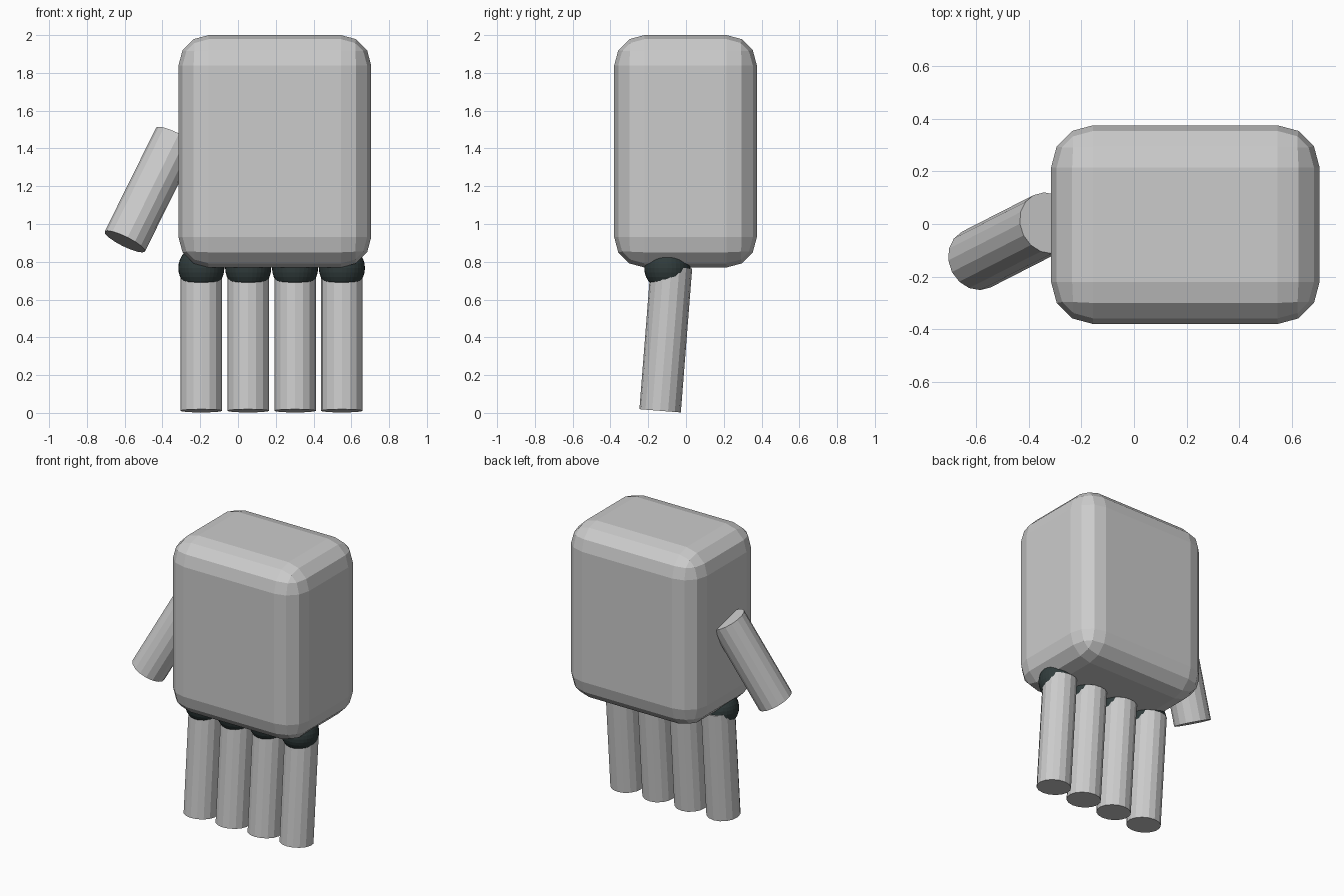
import bpy
from mathutils import Vector

if "Cube" in bpy.data.objects:
    bpy.data.objects.remove(bpy.data.objects["Cube"])


def material(name, rgb):
    m = bpy.data.materials.new(name)
    m.diffuse_color = (*rgb, 1.0)
    m.use_nodes = True
    m.node_tree.nodes["Principled BSDF"].inputs["Base Color"].default_value = m.diffuse_color
    return m


GREY = material("light_grey", (0.6, 0.6, 0.6))
DARK = material("dark_slate", (0.03, 0.045, 0.045))


def finish(name, mat):
    ob = bpy.context.object
    ob.name = name
    ob.data.materials.append(mat)
    return ob


def rod(name, bottom, top, radius, sides=16):
    """Cylinder running between two points."""
    a, b = Vector(bottom), Vector(top)
    axis = b - a
    bpy.ops.mesh.primitive_cylinder_add(
        vertices=sides, radius=radius, depth=axis.length, location=(a + b) / 2,
        rotation=axis.to_track_quat('Z', 'Y').to_euler())
    return finish(name, GREY)


# Palm: box with rounded edges
bpy.ops.mesh.primitive_cube_add(size=1, location=(0.195, -0.0025, 1.385))
palm = finish("palm", GREY)
palm.scale = (1.02, 0.755, 1.23)
bpy.ops.object.transform_apply(location=False, rotation=False, scale=True)
bevel = palm.modifiers.new("rounding", 'BEVEL')
bevel.width = 0.16
bevel.segments = 3

# Four fingers, each with a knuckle ball where it meets the palm
for i in range(4):
    x = -0.194 + 0.248 * i
    rod(f"finger_{i + 1}", (x, -0.137, 0.011), (x, -0.077, 0.773), 0.11)
    bpy.ops.mesh.primitive_uv_sphere_add(
        segments=32, ring_count=16, radius=0.122, location=(x, -0.099, 0.767))
    finish(f"knuckle_{i + 1}", DARK)

# Thumb angled out from the side of the palm
rod("thumb", (-0.599, -0.135, 0.907), (-0.327, 0.004, 1.457), 0.119)
